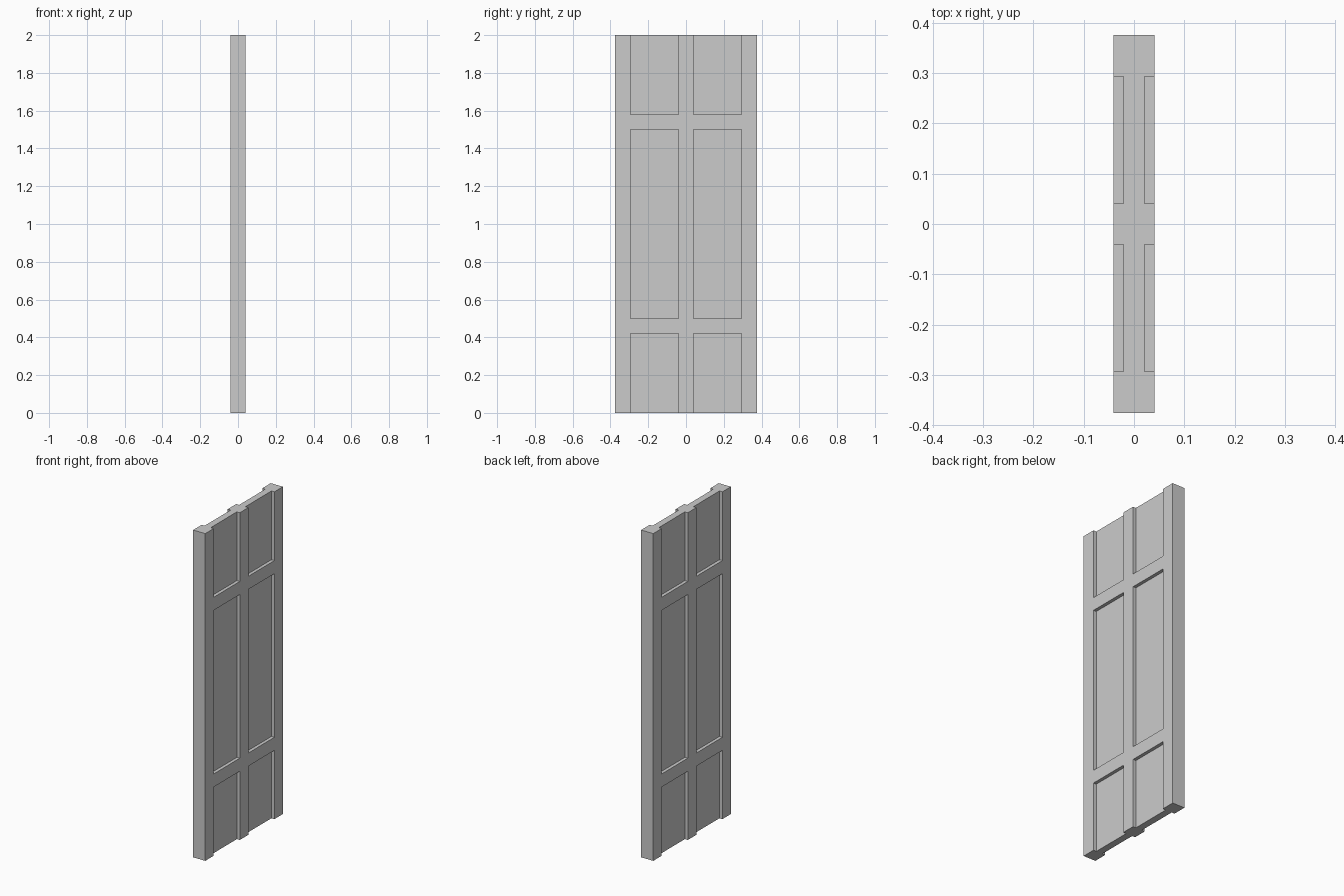
import bpy, bmesh, math

if "Cube" in bpy.data.objects:
    bpy.data.objects.remove(bpy.data.objects["Cube"])

# Break lines of the door: thickness, width and height
XS = [-0.041, -0.021, 0.021, 0.041]
YS = [-0.375, -0.293, -0.041, 0.041, 0.293, 0.375]
ZS = [0.0, 0.42, 0.50, 1.50, 1.58, 2.0]


def filled(i, j, k):
    """Core is solid; outer layers keep only the stiles and rails."""
    if not (0 <= i < 3 and 0 <= j < 5 and 0 <= k < 5):
        return False
    return i == 1 or j in (0, 2, 4) or k in (1, 3)


def cell_face(bm, cell, axis, side):
    """Add the face of a cell that looks along +/- axis."""
    a, b = [n for n in range(3) if n != axis]
    corners = []
    for da, db in ((0, 0), (1, 0), (1, 1), (0, 1)):
        idx = list(cell)
        idx[axis] += side
        idx[a] += da
        idx[b] += db
        corners.append(bm.verts.new((XS[idx[0]], YS[idx[1]], ZS[idx[2]])))
    bm.faces.new(corners)


# Door panel: one closed skin around the filled cells
bm = bmesh.new()
for i in range(3):
    for j in range(5):
        for k in range(5):
            if not filled(i, j, k):
                continue
            for axis in range(3):
                for side in (0, 1):
                    near = [i, j, k]
                    near[axis] += 1 if side else -1
                    if not filled(*near):
                        cell_face(bm, (i, j, k), axis, side)

bmesh.ops.remove_doubles(bm, verts=bm.verts[:], dist=1e-5)
bmesh.ops.recalc_face_normals(bm, faces=bm.faces[:])

mesh = bpy.data.meshes.new("panelled_door")
bm.to_mesh(mesh)
bm.free()
door = bpy.data.objects.new("panelled_door", mesh)
bpy.context.collection.objects.link(door)
